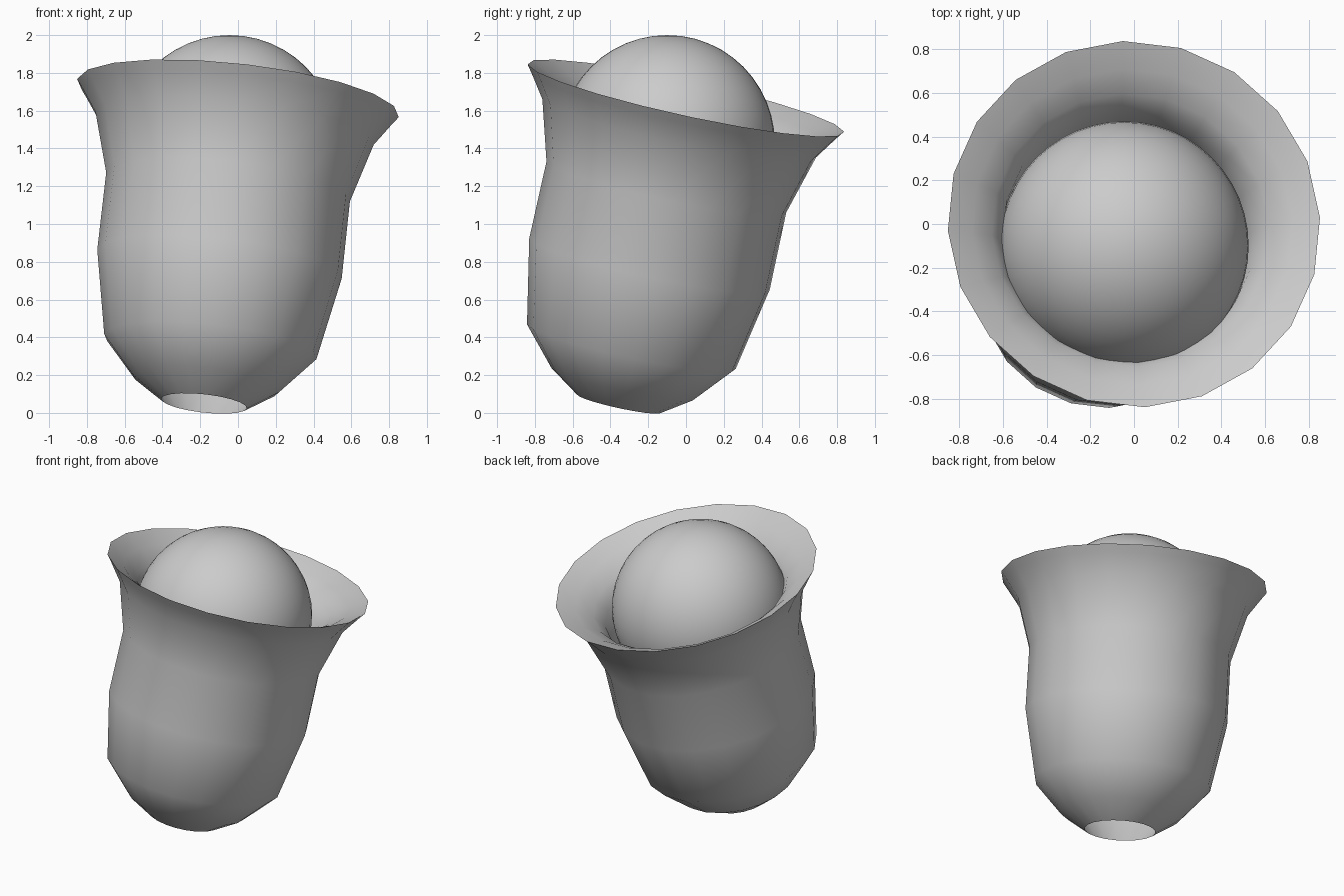
import bpy, bmesh, math
from mathutils import Vector, Matrix

if "Cube" in bpy.data.objects:
    bpy.data.objects.remove(bpy.data.objects["Cube"])

# Tilted axis shared by the whole model
BASE = Vector((-0.18, -0.355, 0.05))
AXIS = Vector((0.18, 0.355, 1.62)).normalized()
SIDE = (Vector((1, 0, 0)) - AXIS * AXIS.x).normalized()
UP = AXIS.cross(SIDE)


def finish(obj, angle):
    bpy.ops.object.select_all(action='DESELECT')
    obj.select_set(True)
    bpy.context.view_layer.objects.active = obj
    bpy.ops.object.shade_smooth_by_angle(angle=math.radians(angle))


def lathe(name, profile, sides, phase):
    """Closed profile of (radius, height) turned around the tilted axis."""
    bm = bmesh.new()
    rings = []
    for r, h in profile:
        ring = []
        for i in range(sides):
            a = phase + i * math.tau / sides
            p = BASE + AXIS * h + (SIDE * math.cos(a) + UP * math.sin(a)) * r
            ring.append(bm.verts.new(p))
        rings.append(ring)
    for k in range(len(rings)):
        lo, hi = rings[k], rings[(k + 1) % len(rings)]
        for i in range(sides):
            j = (i + 1) % sides
            bm.faces.new((lo[i], lo[j], hi[j], hi[i]))
    bmesh.ops.recalc_face_normals(bm, faces=bm.faces)
    mesh = bpy.data.meshes.new(name)
    bm.to_mesh(mesh)
    bm.free()
    obj = bpy.data.objects.new(name, mesh)
    bpy.context.collection.objects.link(obj)
    finish(obj, 50)
    return obj


# Bell-shaped shell, outer wall up to the rim then the inner wall back down
outer = [(0.228, 0.0), (0.39, 0.11), (0.566, 0.31), (0.652, 0.76),
         (0.65, 1.18), (0.742, 1.50), (0.825, 1.62), (0.858, 1.665)]
inner = [(0.74, 1.605), (0.64, 1.53), (0.58, 1.44), (0.55, 1.25),
         (0.55, 0.76), (0.49, 0.36), (0.36, 0.16)]
lathe("bell_shell", outer + inner, 20, math.radians(3.4))

# Ball resting in the mouth of the bell
bpy.ops.mesh.primitive_uv_sphere_add(segments=48, ring_count=24, radius=0.57,
                                     location=(-0.045, -0.1, 1.43))
ball = bpy.context.object
ball.name = "ball"
finish(ball, 60)
